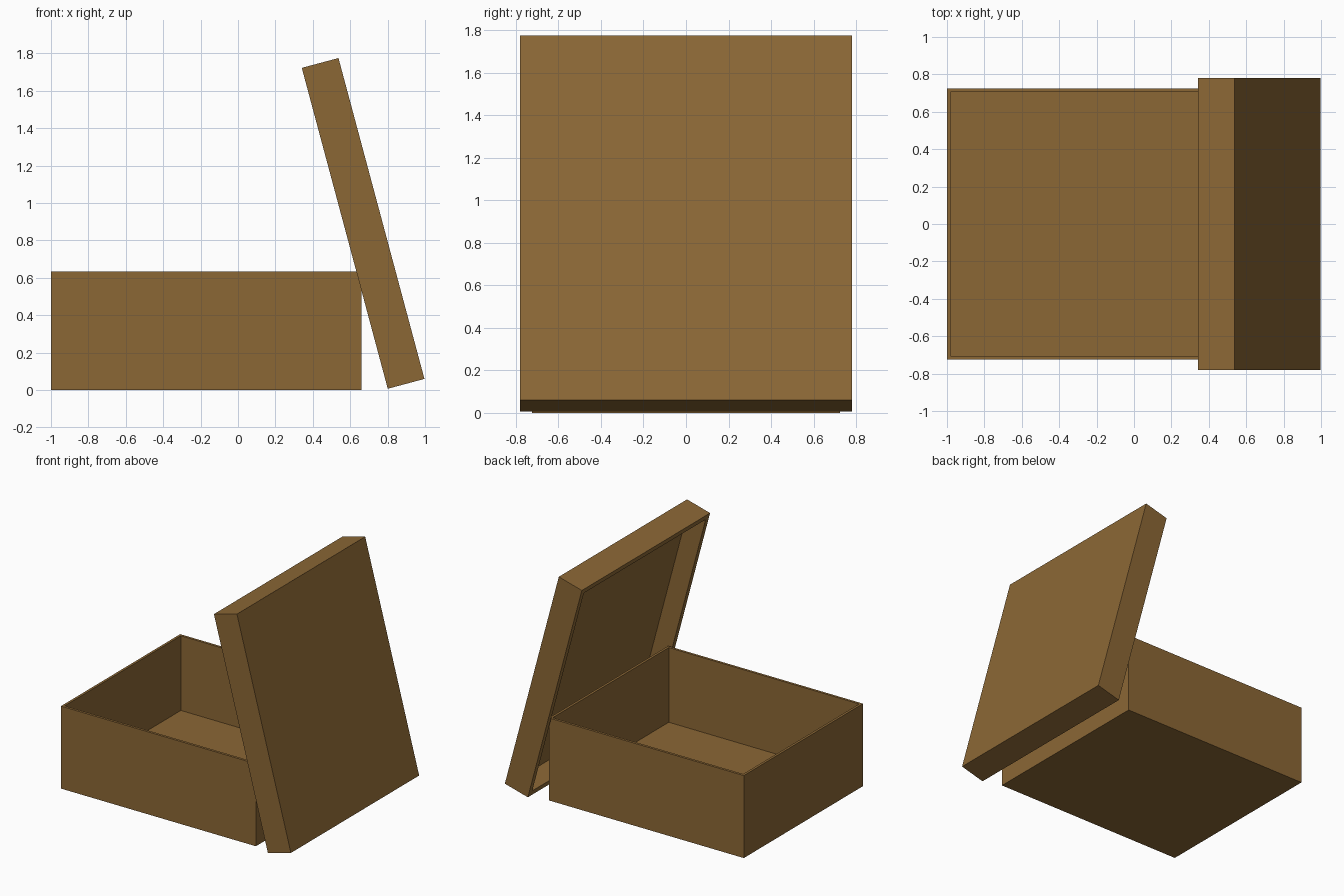
import bpy, bmesh, math
from mathutils import Matrix, Vector

if "Cube" in bpy.data.objects:
    bpy.data.objects.remove(bpy.data.objects["Cube"])

wood = bpy.data.materials.new("brown_wood")
wood.diffuse_color = (0.26, 0.136, 0.036, 1)
wood.use_nodes = True
wood.node_tree.nodes["Principled BSDF"].inputs["Base Color"].default_value = wood.diffuse_color


def open_tray(name, sx, sy, sz, wall, floor, matrix):
    """Open-topped tray: a block with its top inset and pushed down."""
    bm = bmesh.new()
    bmesh.ops.create_cube(bm, size=1, matrix=Matrix.Translation((0, 0, sz / 2))
                          @ Matrix.Diagonal((sx, sy, sz, 1)))
    top = max(bm.faces, key=lambda f: f.calc_center_median().z)
    bmesh.ops.inset_region(bm, faces=[top], thickness=wall)
    ex = bmesh.ops.extrude_discrete_faces(bm, faces=[top])
    bmesh.ops.translate(bm, verts=ex["faces"][0].verts[:], vec=(0, 0, floor - sz))
    bm.transform(matrix)
    bmesh.ops.recalc_face_normals(bm, faces=bm.faces[:])
    me = bpy.data.meshes.new(name)
    bm.to_mesh(me)
    bm.free()
    me.materials.append(wood)
    ob = bpy.data.objects.new(name, me)
    bpy.context.collection.objects.link(ob)
    return ob


# box base
open_tray("box_base", 1.66, 1.45, 0.635, 0.027, 0.06,
          Matrix.Translation((-0.17, 0, 0)))

# lid leaning against the box, its opening facing the box
a = math.radians(15)
length, thick = 1.776, 0.203
down = Vector((math.sin(a), 0, -math.cos(a)))      # along the lid
inward = Vector((-math.cos(a), 0, -math.sin(a)))   # towards the box
centre = Vector((0.767, 0, 0.9175))                # middle of the outer panel
side = inward.cross(down)
m = Matrix((down, side, inward)).transposed().to_4x4()
m.translation = centre
open_tray("lid", length, 1.56, thick, 0.055, 0.05, m)
